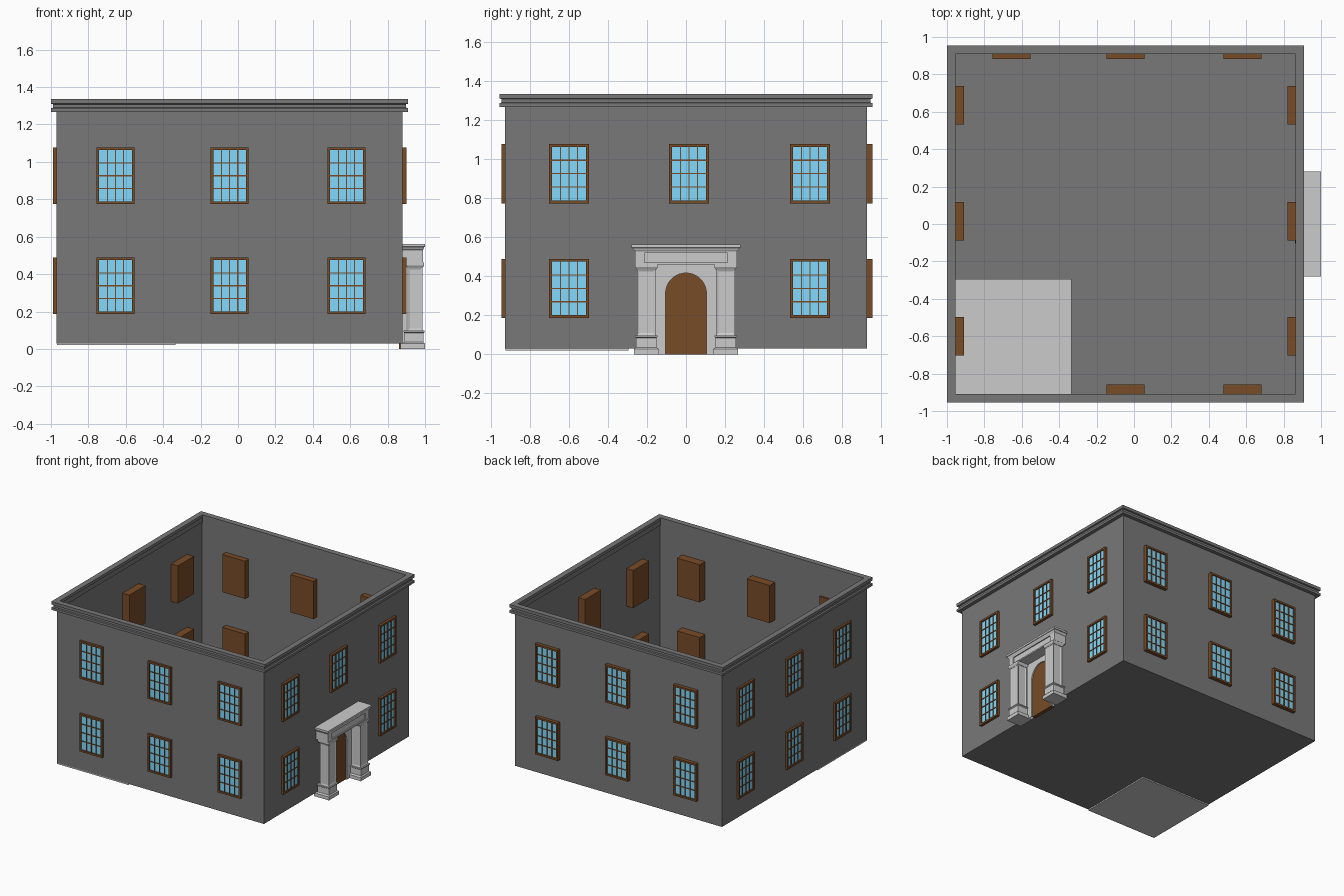
import bpy, bmesh, math

if "Cube" in bpy.data.objects:
    bpy.data.objects.remove(bpy.data.objects["Cube"])

X0, X1, Y0, Y1 = -0.97, 0.88, -0.926, 0.926   # wall footprint


def material(name, rgb):
    m = bpy.data.materials.new(name)
    m.diffuse_color = (*rgb, 1)
    m.use_nodes = True
    m.node_tree.nodes["Principled BSDF"].inputs["Base Color"].default_value = m.diffuse_color
    return m


WALL = material("dark_stone", (0.19, 0.19, 0.19))
WOOD = material("wood", (0.19, 0.072, 0.02))
GLASS = material("glass", (0.22, 0.70, 1.0))


def finish(name, bm, mat=None):
    bmesh.ops.recalc_face_normals(bm, faces=bm.faces)
    me = bpy.data.meshes.new(name)
    bm.to_mesh(me)
    bm.free()
    ob = bpy.data.objects.new(name, me)
    bpy.context.collection.objects.link(ob)
    if mat:
        me.materials.append(mat)
    return ob


def add_box(bm, a, b):
    lo = [min(p, q) for p, q in zip(a, b)]
    hi = [max(p, q) for p, q in zip(a, b)]
    vs = bmesh.ops.create_cube(bm, size=1)["verts"]
    for v in vs:
        v.co = [(l + h) / 2 + c * (h - l) for l, h, c in zip(lo, hi, v.co)]
    return list({f for v in vs for f in v.link_faces})


def boxes(name, pairs, mat=None):
    bm = bmesh.new()
    for a, b in pairs:
        add_box(bm, a, b)
    return finish(name, bm, mat)


def loft_rings(bm, rings, closed=False, caps=False):
    loops = [[bm.verts.new(p) for p in r] for r in rings]
    pairs = list(zip(loops, loops[1:])) + ([(loops[-1], loops[0])] if closed else [])
    for a, b in pairs:
        for i in range(len(a)):
            j = (i + 1) % len(a)
            bm.faces.new((a[i], a[j], b[j], b[i]))
    if caps:
        bm.faces.new(loops[0])
        bm.faces.new(loops[-1])


def rect(x0, x1, y0, y1, z):
    return [(x0, y0, z), (x1, y0, z), (x1, y1, z), (x0, y1, z)]


# Open-topped shell of the house
bm = bmesh.new()
faces = add_box(bm, (X0, Y0, 0.03), (X1, Y1, 1.30))
bmesh.ops.delete(bm, geom=[f for f in faces if f.calc_center_median().z > 1.29],
                 context="FACES_ONLY")
finish("house_walls", bm, WALL)

# Stepped cornice: profile of (outward offset, height) swept round the walls
profile = [(-0.008, 1.268), (0.029, 1.268), (0.029, 1.287), (0.018, 1.29),
           (0.018, 1.308), (0.029, 1.311), (0.029, 1.335), (-0.016, 1.335),
           (-0.016, 1.311), (-0.008, 1.308)]
bm = bmesh.new()
loft_rings(bm, [rect(X0 - o, X1 + o, Y0 - o, Y1 + o, z) for o, z in profile], closed=True)
finish("cornice", bm, WALL)

# Plain block filling the front left corner
boxes("corner_room", [((X0 + .002, Y0 + .002, 0.02), (-0.335, -0.295, 0.635))])

# Windows: maps (across, outward, up) to each wall, with outer and inner depth
walls = {
    "front": (lambda u, d, z: (u, Y0 - d, z), (-0.655, -0.045, 0.58), 0.018, -0.068),
    "back": (lambda u, d, z: (u, Y1 + d, z), (-0.655, -0.045, 0.58), 0.028, -0.045),
    "right": (lambda u, d, z: (X1 + d, u, z), (-0.60, 0.015, 0.635), 0.02, -0.06),
    "left": (lambda u, d, z: (X0 - d, u, z), (-0.60, 0.015, 0.635), 0.018, -0.06),
}


def window(name, place, u, z, out, inn):
    w, h, b, t = 0.102, 0.152, 0.015, 0.003
    g = out - 0.012
    parts = [((u - w, inn, z - h), (u + w, g, z + h))]
    parts += [((u + s * w, g, z - h), (u + s * (w - b), out, z + h)) for s in (-1, 1)]
    parts += [((u - w + b, g, z + s * h), (u + w - b, out, z + s * (h - b))) for s in (-1, 1)]
    for k in (-1, 0, 1):
        uu, zz = u + k * (w - b) / 2, z + k * (h - b) / 2
        parts.append(((uu - t, g, z - h + b), (uu + t, out - .004, z + h - b)))
        parts.append(((u - w + b, g, zz - t), (u + w - b, out - .005, zz + t)))
    boxes(name + "_frame", [(place(*p), place(*q)) for p, q in parts], WOOD)
    boxes(name + "_glass", [(place(u - w + b, g - .002, z - h + b),
                             place(u + w - b, g + .002, z + h - b))], GLASS)


for side, (place, centres, out, inn) in walls.items():
    for i, u in enumerate(centres):
        for level, z in (("lower", 0.338), ("upper", 0.926)):
            if side == "right" and i == 1 and level == "lower":
                continue                      # the doorway is here
            depth = -0.015 if side == "front" and i == 0 else inn
            window(f"{side}_{level}_window_{i + 1}", place, u, z, out, depth)


# Arched door and its surround
def arch(r, spring, n=16):
    return [(-r, 0)] + [(r * -math.cos(math.pi * i / n), spring + r * math.sin(math.pi * i / n))
                        for i in range(n + 1)] + [(r, 0)]


bm = bmesh.new()
loft_rings(bm, [[(x, y, z) for y, z in arch(0.105, 0.312)] for x in (0.86, 0.89)], caps=True)
finish("door", bm, WOOD)

inner = arch(0.105, 0.312)
outer = [(-0.16, 0)] + [(-0.16 + 0.32 * i / 16, 0.46) for i in range(17)] + [(0.16, 0)]
bm = bmesh.new()
grid = [[[bm.verts.new((x, y, z)) for y, z in line] for line in (inner, outer)]
        for x in (0.875, 0.90)]
for i in range(len(inner) - 1):
    for a, b in ((grid[0][0], grid[0][1]), (grid[1][0], grid[1][1]),
                 (grid[0][0], grid[1][0]), (grid[0][1], grid[1][1])):
        bm.faces.new((a[i], a[i + 1], b[i + 1], b[i]))
finish("door_surround", bm)

# Square columns: rings of (half width in y, x start, x end, height)
column_base = [(0.064, 0.868, 1.0, 0), (0.064, 0.868, 1.0, 0.028), (0.052, 0.89, 0.992, 0.036),
               (0.052, 0.89, 0.992, 0.085), (0.058, 0.886, 0.998, 0.09),
               (0.058, 0.886, 0.998, 0.098)]
column_top = [(0.05, 0.905, 0.988, 0.435), (0.058, 0.892, 0.995, 0.447),
              (0.058, 0.892, 0.995, 0.462)]
for side, s in (("left", -1), ("right", 1)):
    yc = s * 0.203
    for part, rings in (("base", column_base), ("capital", column_top)):
        bm = bmesh.new()
        loft_rings(bm, [rect(a, b, yc - w, yc + w, z) for w, a, b, z in rings], caps=True)
        finish(f"{side}_column_{part}", bm)
    # Shaft with sunken panels on its faces
    bm = bmesh.new()
    faces = add_box(bm, (0.907, yc - 0.048, 0.098), (0.987, yc + 0.048, 0.437))
    bm.normal_update()
    panels = [f for f in faces if abs(f.normal.z) < 0.5]
    bmesh.ops.inset_individual(bm, faces=panels, thickness=0.016, depth=-0.005)
    finish(f"{side}_column_shaft", bm)

# Entablature with a sunken panel and a flared cap
bm = bmesh.new()
faces = add_box(bm, (0.88, -0.262, 0.46), (0.988, 0.262, 0.53))
bm.normal_update()
bmesh.ops.inset_individual(bm, faces=[f for f in faces if f.normal.x > 0.5],
                           thickness=0.015, depth=0)
front = [f for f in bm.faces if f.normal.x > 0.5 and abs(f.calc_center_median().y) < .01
         and abs(f.calc_center_median().z - 0.495) < .01]
for v in front[0].verts:
    v.co.y *= 0.85
bmesh.ops.inset_individual(bm, faces=front, thickness=0.001, depth=-0.008)
finish("entablature", bm)

cap = [(0.262, 0.988, 0.528), (0.268, 0.992, 0.534), (0.274, 0.996, 0.545),
       (0.28, 1.0, 0.547), (0.28, 1.0, 0.562)]
bm = bmesh.new()
loft_rings(bm, [rect(0.88, x, -w, w, z) for w, x, z in cap], caps=True)
finish("entablature_cap", bm)
